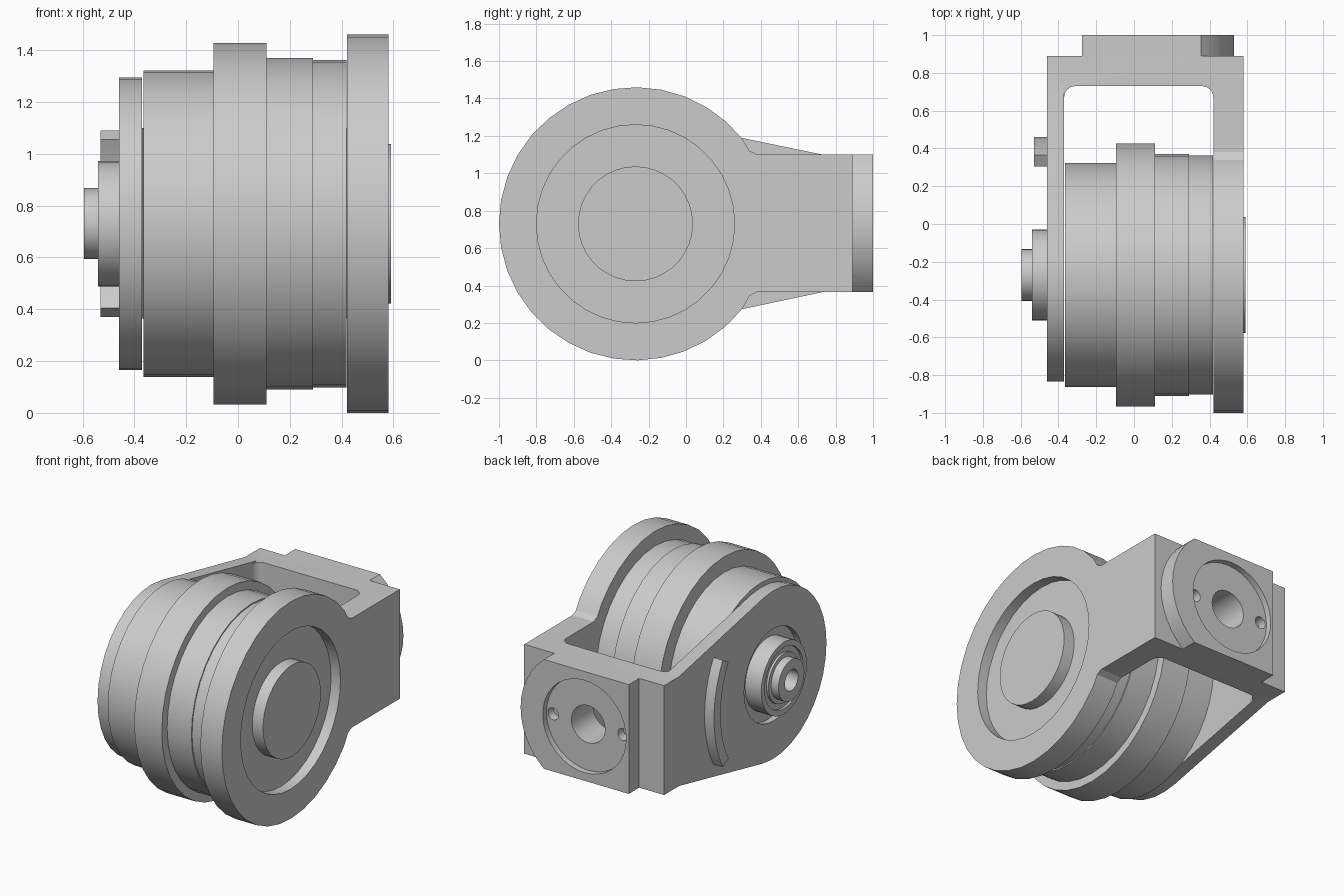
import bpy, bmesh, math
from mathutils import Matrix, Vector

cube = bpy.data.objects.get("Cube")
if cube:
    bpy.data.objects.remove(cube, do_unlink=True)

CY, CZ = -0.27, 0.73      # wheel axis, which runs along x
LOW, HIGH = 0.365, 1.10   # height range of the yoke
BACK = 0.89
SEGS = 36

grey = bpy.data.materials.new("plain grey")
grey.use_nodes = True
grey.diffuse_color = (0.6, 0.6, 0.6, 1)
grey.node_tree.nodes["Principled BSDF"].inputs["Base Color"].default_value = (0.6, 0.6, 0.6, 1)


def finish(name, bm):
    bmesh.ops.remove_doubles(bm, verts=bm.verts, dist=0.0005)
    bmesh.ops.recalc_face_normals(bm, faces=bm.faces)
    mesh = bpy.data.meshes.new(name)
    bm.to_mesh(mesh)
    bm.free()
    mesh.materials.append(grey)
    obj = bpy.data.objects.new(name, mesh)
    bpy.context.collection.objects.link(obj)
    return obj


def prism(name, points, axis, start, end):
    """Extrude a flat outline along x, y or z."""
    place = {"x": lambda a, b: (start, a, b),
             "y": lambda a, b: (a, start, b),
             "z": lambda a, b: (a, b, start)}[axis]
    bm = bmesh.new()
    face = bm.faces.new([bm.verts.new(place(a, b)) for a, b in points])
    new = bmesh.ops.extrude_face_region(bm, geom=[face])["geom"]
    step = Vector([(end - start) * (axis == k) for k in "xyz"])
    bmesh.ops.translate(bm, vec=step, verts=[v for v in new if isinstance(v, bmesh.types.BMVert)])
    return finish(name, bm)


def lathe(name, profile):
    """Turn (x, radius) points around the wheel axis."""
    bm = bmesh.new()
    verts = [bm.verts.new((x, CY, CZ + r)) for x, r in profile]
    edges = [bm.edges.new(pair) for pair in zip(verts, verts[1:])]
    bmesh.ops.spin(bm, geom=verts + edges, cent=(0, CY, CZ), axis=(1, 0, 0),
                   angle=math.tau, steps=SEGS, use_duplicate=False)
    return finish(name, bm)


def arc(cx, cy, r, a0, a1, n):
    angles = [math.radians(a0 + (a1 - a0) * i / n) for i in range(n + 1)]
    return [(cx + r * math.cos(a), cy + r * math.sin(a)) for a in angles]


def disc(name, axis, cx, cy, r, start, end):
    return prism(name, arc(cx, cy, r, 0, 360, SEGS)[:-1], axis, start, end)


def boolean(target, other, operation):
    mod = target.modifiers.new("join", "BOOLEAN")
    mod.operation, mod.solver, mod.object = operation, "EXACT", other
    bpy.context.view_layer.objects.active = target
    bpy.ops.object.modifier_apply(modifier=mod.name)
    bpy.data.objects.remove(other, do_unlink=True)


# Large round side plate with a square arm
yoke = prism("yoke", arc(CY, CZ, 0.73, 38.7, 321.3, 28)
             + [(0.34, LOW - 0.02), (0.38, LOW), (BACK, LOW),
                (BACK, HIGH), (0.38, HIGH), (0.34, HIGH + 0.02)], "x", 0.42, 0.58)
boolean(yoke, disc("recess", "x", CY, CZ, 0.53, 0.51, 0.7), "DIFFERENCE")

# Thinner side plate tapering to the arm
left_plate = prism("thin_plate", arc(CY, CZ, 0.565, 78.7, 281.3, 20)
                   + [(0.73, LOW), (BACK, LOW), (BACK, HIGH), (0.73, HIGH)], "x", -0.46, -0.37)
boolean(left_plate, disc("recess", "x", CY, CZ, 0.31, -0.6, -0.42), "DIFFERENCE")

# Crossbar with rounded inner corners
crossbar = prism("crossbar", [(-0.39, BACK), (-0.39, 0.67)]
                 + arc(-0.31, 0.67, 0.06, 180, 90, 6)
                 + arc(0.36, 0.67, 0.06, 90, 0, 6)
                 + [(0.44, 0.67), (0.44, BACK)], "z", LOW, HIGH)
boolean(yoke, left_plate, "UNION")
boolean(yoke, crossbar, "UNION")

# Mounting pad, rounded on one side
PX = 0.055
half = math.degrees(math.asin((HIGH - LOW) / 2 / 0.475))
pad = prism("mounting_pad", [(-0.275, HIGH), (-0.275, LOW)]
            + arc(PX, (LOW + HIGH) / 2, 0.475, -half, half, 12), "y", 0.87, 1.0)
boolean(yoke, pad, "UNION")
boolean(yoke, disc("pad_recess", "y", PX, CZ, 0.31, 0.96, 1.1), "DIFFERENCE")
boolean(yoke, disc("pad_hole", "y", PX, CZ, 0.125, 0.6, 1.1), "DIFFERENCE")
for side in (-1, 1):
    boolean(yoke, disc("bolt_hole", "y", PX + side * 0.26, CZ, 0.04, 0.9, 1.1), "DIFFERENCE")

# Stepped drum between the plates
drum = lathe("drum", [(-0.365, 0), (-0.365, 0.592), (-0.095, 0.592), (-0.095, 0.697),
                      (0.11, 0.697), (0.11, 0.64), (0.29, 0.64), (0.29, 0.632),
                      (0.418, 0.632), (0.418, 0)])

# Axle ends
axle_cap = lathe("axle_cap", [(0.50, 0), (0.50, 0.307), (0.59, 0.307), (0.59, 0)])
hub = lathe("hub", [(-0.41, 0), (-0.41, 0.242), (-0.54, 0.242), (-0.54, 0.205), (-0.525, 0.205),
                    (-0.525, 0.165), (-0.54, 0.165), (-0.54, 0.137), (-0.595, 0.137),
                    (-0.595, 0.07), (-0.48, 0.07), (-0.48, 0)])

# Curved rib on the thin plate
rib = prism("curved_rib", arc(CY, CZ, 0.73, -29.5, 29.5, 10)
            + arc(CY, CZ, 0.66, 29.5, -29.5, 10), "x", -0.53, -0.455)

for obj in (yoke, drum, axle_cap, hub, rib):
    bpy.ops.object.select_all(action="DESELECT")
    obj.select_set(True)
    bpy.context.view_layer.objects.active = obj
    bpy.ops.object.shade_smooth_by_angle(angle=math.radians(25))
